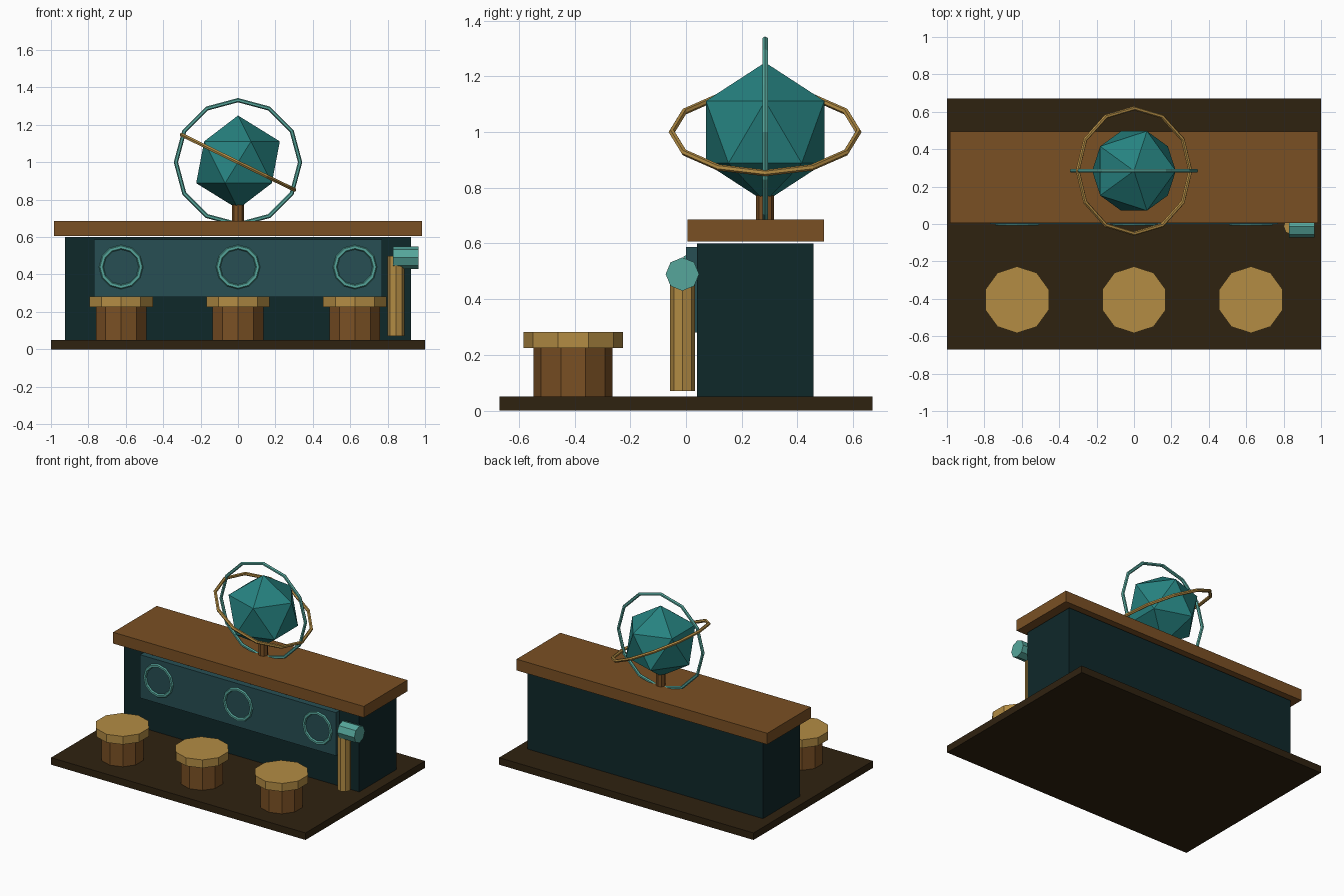
import bpy, math

if "Cube" in bpy.data.objects:
    bpy.data.objects.remove(bpy.data.objects["Cube"])


def mat(name, hexcol):
    lin = []
    for i in (0, 2, 4):
        c = int(hexcol[i:i + 2], 16) / 255
        lin.append(c / 12.92 if c <= 0.04045 else ((c + 0.055) / 1.055) ** 2.4)
    m = bpy.data.materials.new(name)
    m.diffuse_color = (*lin, 1)
    m.use_nodes = True
    m.node_tree.nodes["Principled BSDF"].inputs["Base Color"].default_value = m.diffuse_color
    return m


DARK = mat("dark_brown", "2F2210")
WOOD = mat("wood_brown", "7A5024")
GOLD = mat("pale_gold", "B38C44")
BODY = mat("deep_teal", "0F282A")
PANEL = mat("slate_teal", "274F54")
GLOBE = mat("globe_teal", "268280")
MINT = mat("light_teal", "56A69B")


def finish(name, m):
    o = bpy.context.object
    o.name = name
    o.data.materials.append(m)
    return o


def box(name, x, y, z, m):
    bpy.ops.mesh.primitive_cube_add(size=1, location=(sum(x) / 2, sum(y) / 2, sum(z) / 2))
    o = finish(name, m)
    o.scale = (x[1] - x[0], y[1] - y[0], z[1] - z[0])
    return o


def cyl(name, n, r, depth, loc, m, rot=(0, 0, 0)):
    bpy.ops.mesh.primitive_cylinder_add(vertices=n, radius=r, depth=depth, location=loc, rotation=rot)
    return finish(name, m)


def ring(name, R, r, loc, rot, m):
    bpy.ops.mesh.primitive_torus_add(major_radius=R, minor_radius=r, major_segments=12,
                                     minor_segments=6, location=loc, rotation=rot)
    return finish(name, m)


# floor and counter
box("floor_slab", (-1, 1), (-0.67, 0.67), (0, 0.05), DARK)
box("counter_body", (-0.925, 0.925), (0.04, 0.457), (0.045, 0.60), BODY)
box("counter_top", (-0.985, 0.985), (0.005, 0.495), (0.607, 0.687), WOOD)
box("front_panel", (-0.77, 0.77), (0.0, 0.045), (0.28, 0.587), PANEL)

# stools and front medallion rings
for i, x in enumerate((-0.625, 0, 0.625)):
    cyl(f"stool_leg_{i}", 10, 0.142, 0.20, (x, -0.405, 0.13), WOOD)
    cyl(f"stool_seat_{i}", 10, 0.178, 0.058, (x, -0.405, 0.254), GOLD)
    ring(f"medallion_ring_{i}", 0.106, 0.014, (x, 0.003, 0.44), (math.pi / 2, 0, 0), MINT)

# side post with its cylindrical handle
cyl("side_post", 8, 0.045, 0.43, (0.844, -0.012, 0.285), GOLD)
cyl("post_handle", 8, 0.06, 0.135, (0.8975, -0.013, 0.49), MINT, (0, math.pi / 2, 0))

# globe with stand and two orbit rings
C = (0, 0.284, 1.0)
cyl("globe_stand", 8, 0.032, 0.14, (0, 0.284, 0.735), WOOD)
bpy.ops.mesh.primitive_ico_sphere_add(subdivisions=1, radius=0.25, location=C)
finish("globe", GLOBE)
ring("upright_orbit_ring", 0.332, 0.0115, C, (math.pi / 2, 0, 0), MINT)
ring("tilted_orbit_ring", 0.335, 0.0115, C, (0, math.radians(26), 0), GOLD)
